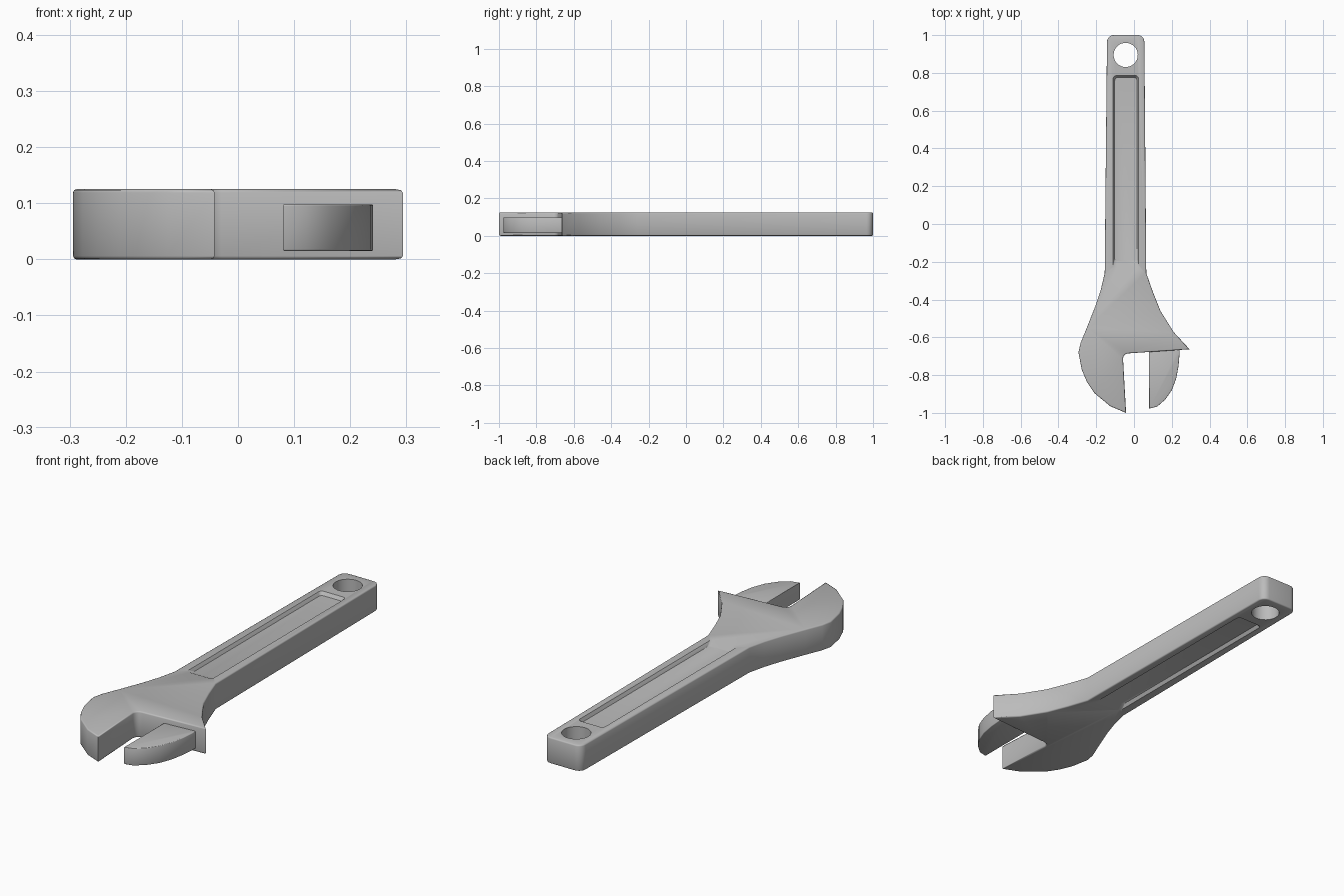
import bpy, bmesh, math

if "Cube" in bpy.data.objects:
    bpy.data.objects.remove(bpy.data.objects["Cube"])

steel = bpy.data.materials.new("steel grey")
steel.diffuse_color = (0.5, 0.5, 0.5, 1)
steel.use_nodes = True
steel.node_tree.nodes["Principled BSDF"].inputs["Base Color"].default_value = steel.diffuse_color
THICK = 0.125


def make_object(name, bm):
    bmesh.ops.recalc_face_normals(bm, faces=bm.faces)
    mesh = bpy.data.meshes.new(name)
    bm.to_mesh(mesh)
    bm.free()
    mesh.materials.append(steel)
    obj = bpy.data.objects.new(name, mesh)
    bpy.context.collection.objects.link(obj)
    return obj


def plate(name, outline, z0, z1, soft):
    """Extrude an outline and soften its upper and lower rims."""
    bm = bmesh.new()
    face = bm.faces.new([bm.verts.new((x, y, z0)) for x, y in outline])
    ext = bmesh.ops.extrude_face_region(bm, geom=[face])["geom"]
    tops = [g for g in ext if isinstance(g, bmesh.types.BMVert)]
    bmesh.ops.translate(bm, verts=tops, vec=(0, 0, z1 - z0))
    bmesh.ops.recalc_face_normals(bm, faces=bm.faces)
    rims = [e for e in bm.edges
            if abs(e.verts[0].co.z - e.verts[1].co.z) < 1e-5]
    bmesh.ops.bevel(bm, geom=rims, offset=soft, segments=2, profile=0.5,
                    affect='EDGES', clamp_overlap=True)
    return make_object(name, bm)


def arc(cx, cy, r, a0, a1, n=5):
    angles = [math.radians(a0 + (a1 - a0) * i / n) for i in range(n + 1)]
    return [(cx + r * math.cos(a), cy + r * math.sin(a)) for a in angles]


def rounded_rect(x0, x1, y0, y1, r):
    return (arc(x1 - r, y1 - r, r, 0, 90) + arc(x0 + r, y1 - r, r, 90, 180)
            + arc(x0 + r, y0 + r, r, 180, 270) + arc(x1 - r, y0 + r, r, 270, 360))


def loft(name, low, high, z_low, z_high):
    """Closed solid between two loops with equal point counts."""
    bm = bmesh.new()
    a = [bm.verts.new((x, y, z_low)) for x, y in low]
    b = [bm.verts.new((x, y, z_high)) for x, y in high]
    for i in range(len(a)):
        j = (i + 1) % len(a)
        bm.faces.new((a[i], a[j], b[j], b[i]))
    bm.faces.new(a)
    bm.faces.new(b)
    return make_object(name, bm)


def cut(body, cutter):
    cutter.hide_render = True
    mod = body.modifiers.new("cut", 'BOOLEAN')
    mod.operation = 'DIFFERENCE'
    mod.solver = 'EXACT'
    mod.object = cutter
    bpy.context.view_layer.objects.active = body
    bpy.ops.object.modifier_apply(modifier=mod.name)
    bpy.data.objects.remove(cutter)


# Handle, flared head and fixed jaw in one outline
outline = (
    arc(0.02, 0.965, 0.035, 0, 90) + arc(-0.108, 0.965, 0.035, 90, 180)
    + [(-0.155, -0.26), (-0.175, -0.345), (-0.203, -0.43), (-0.25, -0.55),
       (-0.283, -0.63), (-0.294, -0.68), (-0.277, -0.77), (-0.25, -0.835),
       (-0.21, -0.895), (-0.125, -0.965), (-0.042, -1.0)]
    + arc(-0.03, -0.713, 0.028, 180, 90, 4)
    + [(0.294, -0.663), (0.21, -0.572), (0.14, -0.46), (0.1, -0.36),
       (0.065, -0.26)])
body = plate("wrench_body", outline, 0, THICK, 0.006)

# Sunken grip panels on both faces
floor = rounded_rect(-0.102, 0.016, -0.2, 0.775, 0.015)
mouth = rounded_rect(-0.114, 0.028, -0.245, 0.79, 0.02)
cut(body, loft("panel_cutter_top", floor, mouth, THICK - 0.016, THICK + 0.006))
cut(body, loft("panel_cutter_bottom", floor, mouth, 0.016, -0.006))

# Hanging hole
ring = arc(-0.044, 0.895, 0.064, 0, 348.75, 31)
cut(body, loft("hole_cutter", ring, ring, -0.1, THICK + 0.1))

# Movable jaw, thinner than the head and let into it
jaw_outline = [(0.08, -0.64), (0.08, -0.977), (0.122, -0.967), (0.165, -0.93),
               (0.2, -0.88), (0.223, -0.82), (0.236, -0.75), (0.241, -0.69),
               (0.241, -0.655)]
jaw = plate("movable_jaw", jaw_outline, 0.015, 0.098, 0.003)

# Smooth shading with hard edges kept
for obj in (body, jaw):
    bpy.ops.object.select_all(action='DESELECT')
    obj.select_set(True)
    bpy.context.view_layer.objects.active = obj
    bpy.ops.object.shade_smooth_by_angle(angle=math.radians(50))
